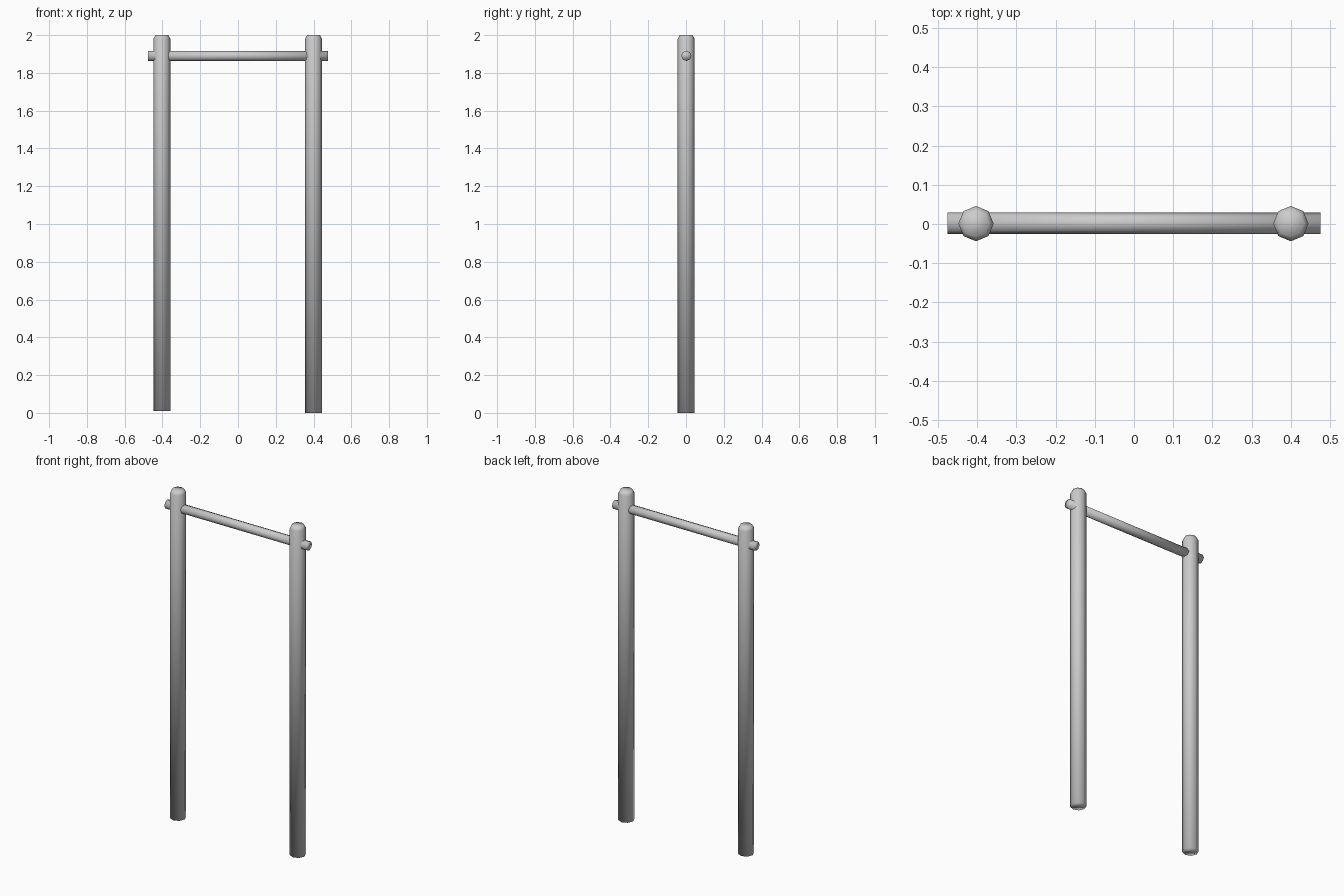
import bpy
import bmesh
from math import cos, sin, tau
from mathutils import Matrix

cube = bpy.data.objects.get("Cube")
if cube:
    bpy.data.objects.remove(cube, do_unlink=True)

# Brushed grey metal
metal = bpy.data.materials.new("grey metal")
metal.use_nodes = True
grey = (0.6, 0.6, 0.6, 1)
metal.diffuse_color = grey
metal.node_tree.nodes["Principled BSDF"].inputs["Base Color"].default_value = grey


def rod(name, profile, matrix, sides=8):
    """Closed smooth rod lofted through (radius, height) rings."""
    bm = bmesh.new()
    rings = [[bm.verts.new((r * cos(tau * i / sides), r * sin(tau * i / sides), z))
              for i in range(sides)] for r, z in profile]
    for low, high in zip(rings, rings[1:]):
        for i in range(sides):
            j = (i + 1) % sides
            bm.faces.new((low[i], low[j], high[j], high[i]))
    bm.faces.new(rings[0][::-1])
    bm.faces.new(rings[-1])
    bm.transform(matrix)
    for face in bm.faces:
        face.smooth = True
    mesh = bpy.data.meshes.new(name)
    bm.to_mesh(mesh)
    bm.free()
    mesh.materials.append(metal)
    obj = bpy.data.objects.new(name, mesh)
    bpy.context.collection.objects.link(obj)


# Upright posts with chamfered tops
for name, x, base in (("left_post", 0.4, 0.0), ("right_post", -0.403, 0.01)):
    rod(name, [(0.045, base), (0.045, 1.98), (0.034, 2.0)],
        Matrix.Translation((x, 0.001, 0)))

# Crossbar running through both posts
rod("crossbar", [(0.027, -0.476), (0.027, 0.476)],
    Matrix.Translation((0, 0.002, 1.89)) @ Matrix.Rotation(tau / 4, 4, "Y"))
